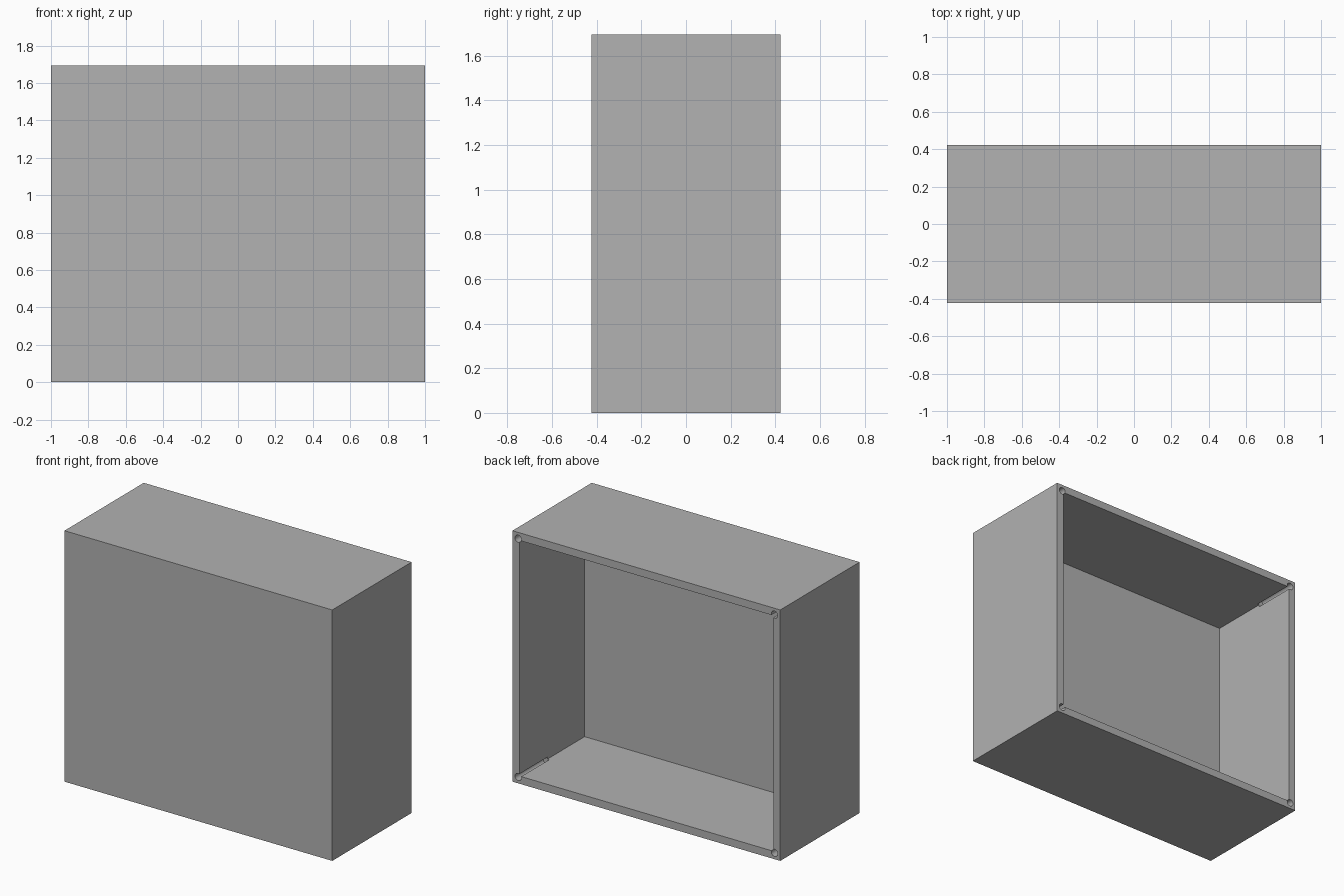
import bpy
import bmesh
from math import radians
from mathutils import Matrix, Vector

WIDTH, DEPTH, HEIGHT = 2.0, 0.846, 1.694
WALL, FRONT_WALL = 0.073, 0.15
HOLE_INSET, HOLE_RADIUS, HOLE_DEPTH = 0.043, 0.024, 0.3

if "Cube" in bpy.data.objects:
    bpy.data.objects.remove(bpy.data.objects["Cube"], do_unlink=True)

grey = bpy.data.materials.new("plain grey")
grey.use_nodes = True
grey.diffuse_color = (0.445, 0.445, 0.445, 1)
grey.node_tree.nodes["Principled BSDF"].inputs["Base Color"].default_value = grey.diffuse_color


def add_object(name, bm):
    bmesh.ops.recalc_face_normals(bm, faces=bm.faces)
    mesh = bpy.data.meshes.new(name)
    bm.to_mesh(mesh)
    bm.free()
    mesh.materials.append(grey)
    obj = bpy.data.objects.new(name, mesh)
    bpy.context.collection.objects.link(obj)
    return obj


# Enclosure: a box whose back face is inset and pushed in to form the cavity
bm = bmesh.new()
place = Matrix.Translation((0, 0, HEIGHT / 2)) @ Matrix.Diagonal((WIDTH, DEPTH, HEIGHT, 1))
bmesh.ops.create_cube(bm, size=1, matrix=place)
bm.normal_update()
back = max(bm.faces, key=lambda f: f.normal.y)
bmesh.ops.inset_region(bm, faces=[back], thickness=WALL)
pushed = bmesh.ops.extrude_discrete_faces(bm, faces=[back])["faces"]
bmesh.ops.translate(bm, verts=pushed[0].verts, vec=Vector((0, FRONT_WALL - DEPTH, 0)))
enclosure = add_object("enclosure", bm)

# Screw holes: one blind cylinder in each corner of the back rim
bm = bmesh.new()
for x in (HOLE_INSET - WIDTH / 2, WIDTH / 2 - HOLE_INSET):
    for z in (HOLE_INSET, HEIGHT - HOLE_INSET):
        bmesh.ops.create_cone(
            bm, cap_ends=True, segments=32, radius1=HOLE_RADIUS, radius2=HOLE_RADIUS,
            depth=2 * HOLE_DEPTH,
            matrix=Matrix.Translation((x, DEPTH / 2, z)) @ Matrix.Rotation(radians(90), 4, "X"))
cutter = add_object("screw_hole_cutter", bm)

# Drill the holes, then drop the cutter
drill = enclosure.modifiers.new("screw_holes", "BOOLEAN")
drill.operation = "DIFFERENCE"
drill.solver = "EXACT"
drill.object = cutter
bpy.ops.object.select_all(action="DESELECT")
enclosure.select_set(True)
bpy.context.view_layer.objects.active = enclosure
bpy.ops.object.modifier_apply(modifier=drill.name)
bpy.data.objects.remove(cutter, do_unlink=True)
bpy.ops.object.shade_smooth_by_angle(angle=radians(30))
